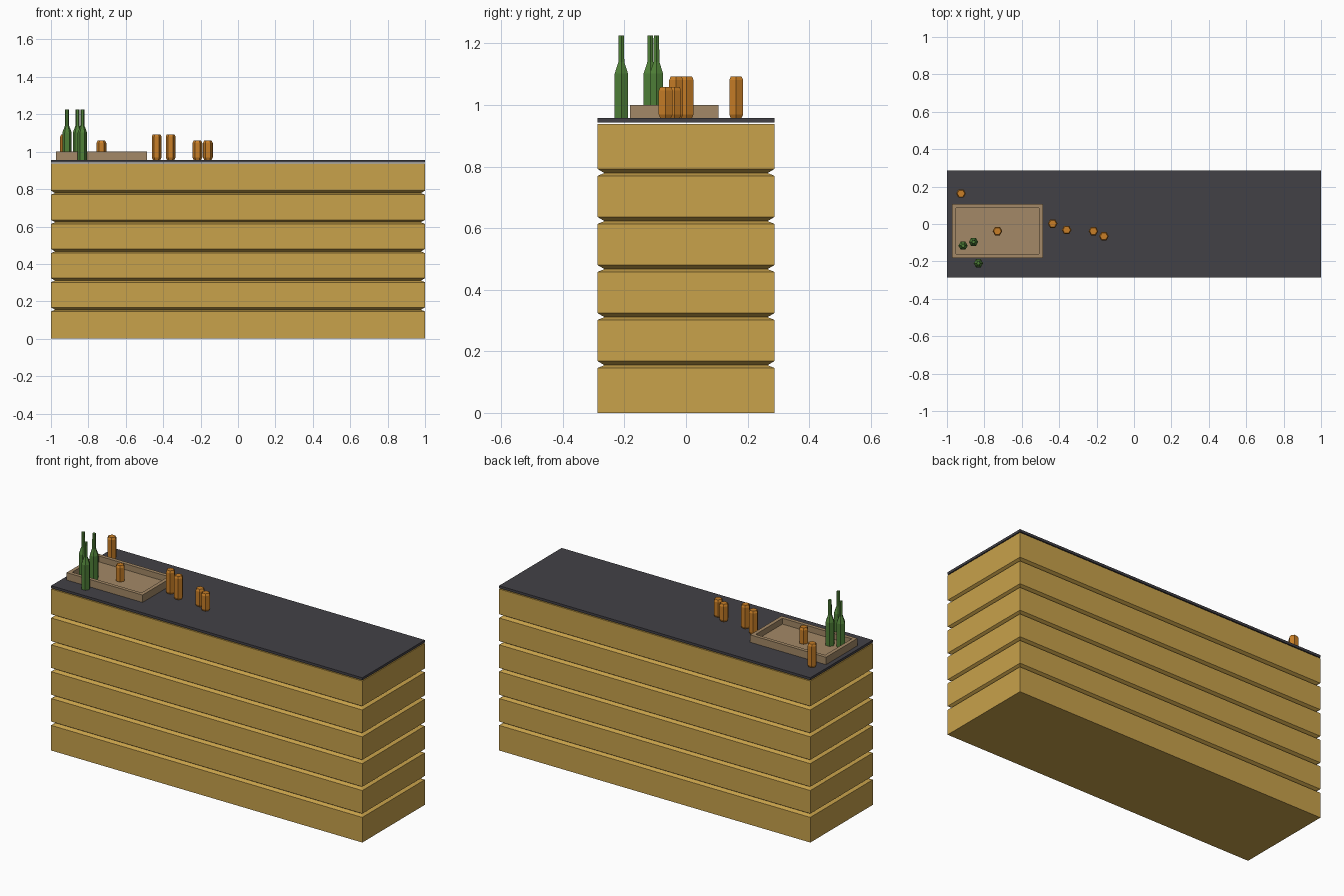
import bpy, bmesh
from math import cos, sin, pi, radians

cube = bpy.data.objects.get("Cube")
if cube:
    bpy.data.objects.remove(cube, do_unlink=True)


def material(name, rgb):
    m = bpy.data.materials.new(name)
    m.use_nodes = True
    m.diffuse_color = (*rgb, 1)
    m.node_tree.nodes["Principled BSDF"].inputs["Base Color"].default_value = (*rgb, 1)
    return m


wood = material("golden wood", (0.58, 0.36, 0.07))
slate = material("dark slate", (0.055, 0.053, 0.062))
tan = material("tan wood", (0.37, 0.25, 0.135))
green = material("green glass", (0.08, 0.22, 0.04))
amber = material("amber glass", (0.58, 0.21, 0.02))


def loft(name, rings, mat):
    """Skin a list of equal-length point rings and cap both ends."""
    bm = bmesh.new()
    loops = [[bm.verts.new(p) for p in ring] for ring in rings]
    n = len(loops[0])
    for a, b in zip(loops, loops[1:]):
        for i in range(n):
            j = (i + 1) % n
            bm.faces.new((a[i], a[j], b[j], b[i]))
    bm.faces.new(loops[0][::-1])
    bm.faces.new(loops[-1])
    bmesh.ops.recalc_face_normals(bm, faces=bm.faces)
    mesh = bpy.data.meshes.new(name)
    bm.to_mesh(mesh)
    bm.free()
    mesh.materials.append(mat)
    ob = bpy.data.objects.new(name, mesh)
    bpy.context.collection.objects.link(ob)
    return ob


def rect(hx, hy, z, cx=0, cy=0):
    return [(cx + sx * hx, cy + sy * hy, z)
            for sx, sy in ((-1, -1), (1, -1), (1, 1), (-1, 1))]


def turned(name, x, y, profile, mat, turn=0):
    """Six-sided turned shape from (radius, z) pairs."""
    rings = [[(x + r * cos(turn + k * pi / 3), y + r * sin(turn + k * pi / 3), z)
              for k in range(6)] for r, z in profile]
    return loft(name, rings, mat)


# Counter body: six planks separated by V grooves
HX, HY, PITCH, INSET = 1.0, 0.287, 0.156, 0.022
body = []
for i in range(6):
    z = i * PITCH + (0.012 if i else 0)
    top = (i + 1) * PITCH - 0.01 if i < 5 else 0.938
    body += [rect(HX, HY, z), rect(HX, HY, top)]
    if i < 5:
        body.append(rect(HX - INSET, HY - INSET, top + 0.009))
loft("counter_body", body, wood)

# Worktop
TOP = 0.957
loft("worktop", [rect(HX, HY, 0.943), rect(HX, HY, TOP)], slate)

# Open tray
tx, ty, hx, hy, wall = -0.73, -0.038, 0.244, 0.144, 0.021
loft("tray", [rect(hx, hy, TOP, tx, ty), rect(hx, hy, 1.0, tx, ty),
              rect(hx - wall, hy - wall, 1.0, tx, ty),
              rect(hx - wall, hy - wall, 0.966, tx, ty)], tan)

# Bottles
for i, (x, y, turn) in enumerate([(-0.914, -0.116, 0), (-0.858, -0.096, 0),
                                  (-0.832, -0.21, 0)]):
    turned(f"bottle_{i + 1}", x, y,
           [(0.025, TOP), (0.025, 1.102), (0.011, 1.14), (0.01, 1.226)],
           green, radians(turn))

# Tumblers with chamfered ends
for i, (x, y, top) in enumerate([(-0.925, 0.163, 1.093), (-0.73, -0.038, 1.059),
                                 (-0.435, 0.002, 1.093), (-0.36, -0.032, 1.093),
                                 (-0.217, -0.038, 1.059), (-0.161, -0.066, 1.059)]):
    turned(f"tumbler_{i + 1}", x, y,
           [(0.02, TOP), (0.026, TOP + 0.012), (0.026, top - 0.012), (0.02, top)], amber)
